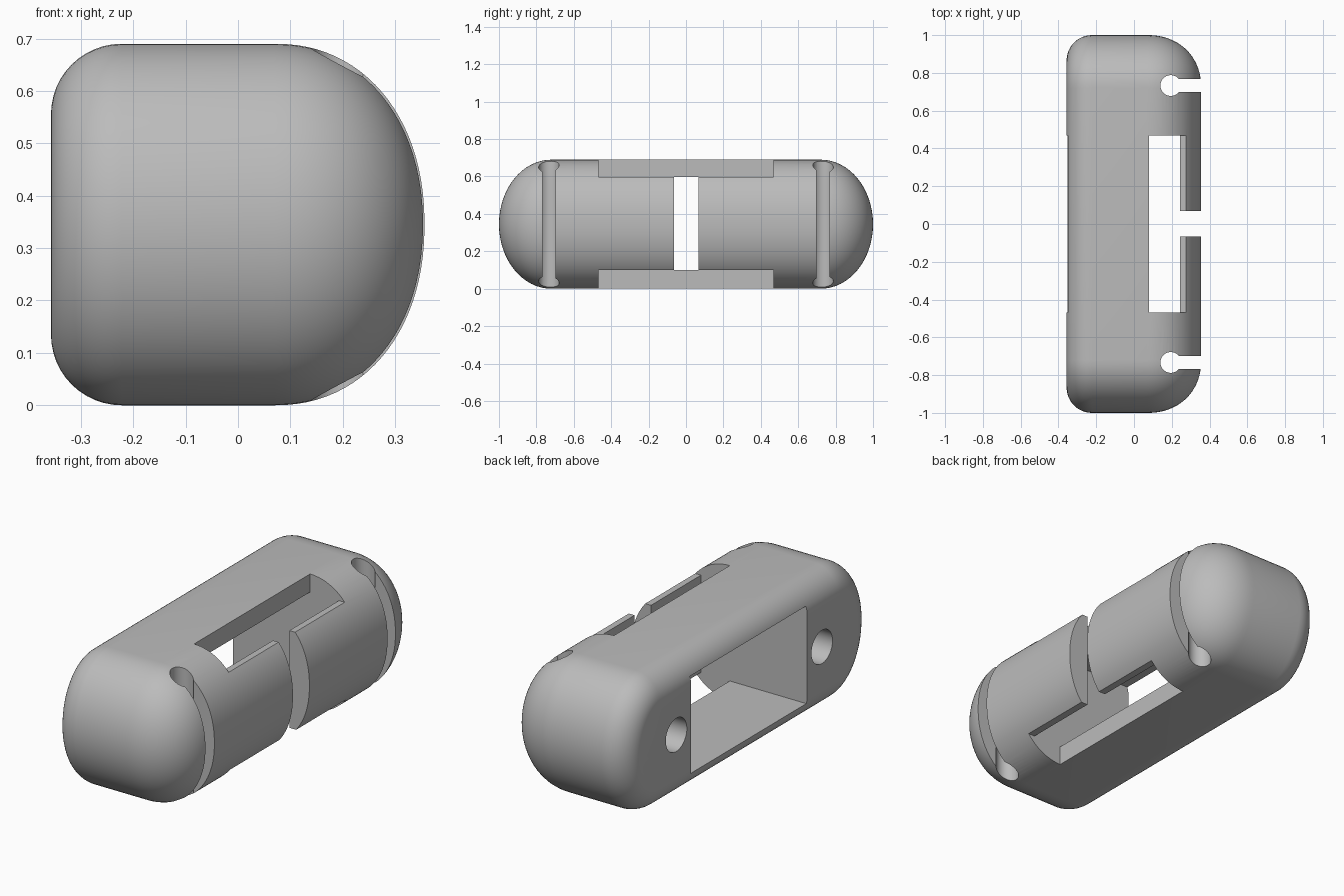
import bpy, bmesh, math

if "Cube" in bpy.data.objects:
    bpy.data.objects.remove(bpy.data.objects["Cube"])

H = 0.345          # half height
X0, X1 = -0.357, 0.356
Y_END = 0.72       # where the rounded ends begin
END_R = 0.28
FRONT_X, BACK_R, N = 0.07, 0.135, 2.15

grey = bpy.data.materials.new("grey plastic")
grey.diffuse_color = (0.5, 0.5, 0.5, 1)
grey.use_nodes = True
grey.node_tree.nodes["Principled BSDF"].inputs["Base Color"].default_value = grey.diffuse_color


def to_object(bm, name):
    bmesh.ops.recalc_face_normals(bm, faces=bm.faces)
    mesh = bpy.data.meshes.new(name)
    bm.to_mesh(mesh)
    bm.free()
    ob = bpy.data.objects.new(name, mesh)
    bpy.context.collection.objects.link(ob)
    mesh.materials.append(grey)
    return ob


def prism(name, points, axis, lo, hi):
    """Extrude a closed 2D profile along an axis."""
    def place(p, t):
        u, v = p
        return {"x": (t, u, v), "y": (u, t, v), "z": (u, v, t)}[axis]
    bm = bmesh.new()
    a = [bm.verts.new(place(p, lo)) for p in points]
    b = [bm.verts.new(place(p, hi)) for p in points]
    bm.faces.new(a)
    bm.faces.new(b)
    for i in range(len(points)):
        j = (i + 1) % len(points)
        bm.faces.new((a[i], a[j], b[j], b[i]))
    return to_object(bm, name)


def cut(target, cutter):
    mod = target.modifiers.new("cut", "BOOLEAN")
    mod.operation, mod.solver, mod.object = "DIFFERENCE", "EXACT", cutter
    bpy.context.view_layer.objects.active = target
    bpy.ops.object.modifier_apply(modifier=mod.name)
    bpy.data.objects.remove(cutter, do_unlink=True)


# Body sections along x: (x, half height, end radius)
sections = []
for i in range(13):
    t = math.radians(90 * i / 12)
    d = BACK_R * (1 - math.sin(t))
    sections.append((X0 + BACK_R * (1 - math.cos(t)), H - d, END_R - d))
for i in range(25):
    t = math.radians(88.5 * i / 24)
    s, k = math.sin(t) ** (2 / N), math.cos(t) ** (2 / N)
    sections.append((FRONT_X + (X1 - FRONT_X) * s, H * k, END_R * k))

# Body: loft of stadium shaped rings
bm = bmesh.new()
rings = []
for x, hz, r in sections:
    ring = []
    for side in (1, -1):
        for j in range(33):
            a = math.pi * j / 32
            ring.append(bm.verts.new((x, side * (Y_END + r * math.sin(a)),
                                      H + side * hz * math.cos(a))))
    rings.append(ring)
for a, b in zip(rings, rings[1:]):
    for i in range(len(a)):
        j = (i + 1) % len(a)
        bm.faces.new((a[i], a[j], b[j], b[i]))
bm.faces.new(rings[0])
bm.faces.new(rings[-1])
body = to_object(bm, "body")

# Cavity open at the back, with windows in the top and bottom
LO, HI, WIN, WALL = 0.1, 0.597, 0.08, 0.243
cut(body, prism("cavity_cutter", [
    (-0.5, LO), (WIN, LO), (WIN, -0.1), (0.5, -0.1), (0.5, LO), (WALL, LO),
    (WALL, HI), (0.5, HI), (0.5, 0.8), (WIN, 0.8), (WIN, HI), (-0.5, HI)],
    "y", -0.468, 0.468))

# Gap in the middle of the front wall
cut(body, prism("gap_cutter", [(0.15, -0.065), (0.5, -0.065), (0.5, 0.068), (0.15, 0.068)],
                "z", -0.1, 0.8))

for side in (1, -1):
    # Keyhole slot for a cord
    cx, cy, r, w = 0.195, side * 0.733, 0.055, 0.034
    a0 = math.asin(w / r)
    key = [(0.5, cy + w)]
    for i in range(41):
        a = a0 + (2 * math.pi - 2 * a0) * i / 40
        key.append((cx + r * math.cos(a), cy + r * math.sin(a)))
    key.append((0.5, cy - w))
    cut(body, prism("slot_cutter", key, "z", -0.1, 0.8))
    # Round blind hole in the back
    hole = [(side * 0.588 + 0.085 * math.cos(math.tau * i / 48),
             H + 0.085 * math.sin(math.tau * i / 48)) for i in range(48)]
    cut(body, prism("hole_cutter", hole, "x", -0.5, 0.05))

bpy.ops.object.select_all(action="DESELECT")
body.select_set(True)
bpy.context.view_layer.objects.active = body
bpy.ops.object.shade_smooth_by_angle(angle=math.radians(30))
